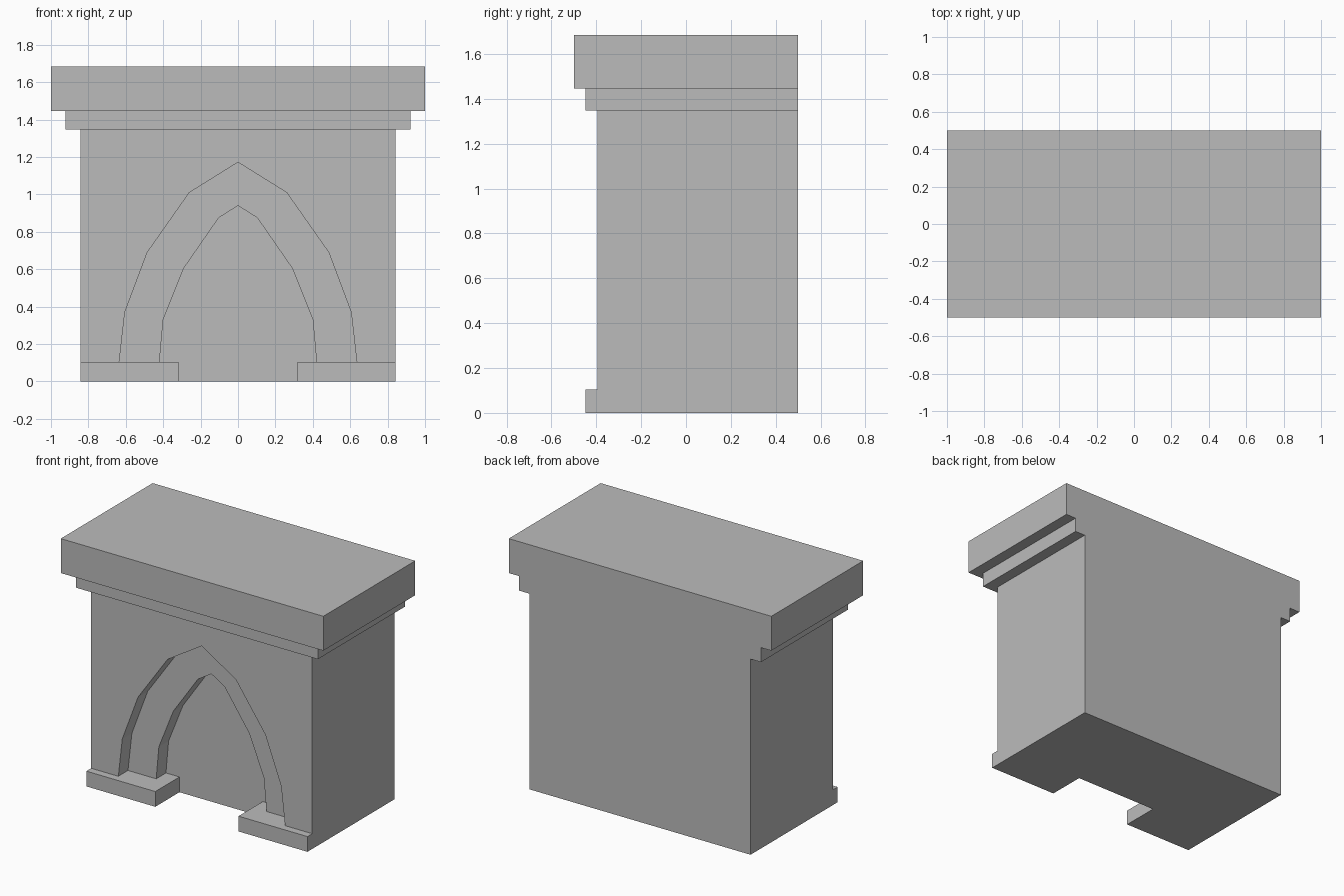
import bpy
import bmesh

cube = bpy.data.objects.get("Cube")
if cube:
    bpy.data.objects.remove(cube, do_unlink=True)

# Single stone colour
stone = bpy.data.materials.new("stone_grey")
stone.use_nodes = True
COLOUR = (0.5, 0.5, 0.5, 1.0)
stone.diffuse_color = COLOUR
stone.node_tree.nodes["Principled BSDF"].inputs["Base Color"].default_value = COLOUR

# Shared dimensions
BACK = 0.5
WALL, BAND, PANEL = -0.395, -0.29, -0.184   # front planes, stepping inwards
HALF = 0.842
BASE_TOP, WALL_TOP, LEDGE_TOP, TOP = 0.105, 1.347, 1.447, 1.684


def finish(bm, name):
    bmesh.ops.recalc_face_normals(bm, faces=bm.faces[:])
    mesh = bpy.data.meshes.new(name)
    bm.to_mesh(mesh)
    bm.free()
    mesh.materials.append(stone)
    obj = bpy.data.objects.new(name, mesh)
    bpy.context.collection.objects.link(obj)
    return obj


def slab(name, plan, z0, z1):
    """Extrude a plan outline upwards."""
    bm = bmesh.new()
    face = bm.faces.new([bm.verts.new((x, y, z0)) for x, y in plan])
    grown = bmesh.ops.extrude_face_region(bm, geom=[face], use_keep_orig=True)
    tops = [v for v in grown["geom"] if isinstance(v, bmesh.types.BMVert)]
    bmesh.ops.translate(bm, verts=tops, vec=(0, 0, z1 - z0))
    return finish(bm, name)


def rectangle(half, front):
    return [(-half, front), (half, front), (half, BACK), (-half, BACK)]


def mirrored(side):
    """Complete a pointed arch, listed from its right foot to the apex."""
    return side + [(-x, z) for x, z in reversed(side[:-1])]


OUTER = mirrored([(0.635, BASE_TOP), (0.605, 0.37), (0.485, 0.69), (0.26, 1.01), (0, 1.172)])
INNER = mirrored([(0.42, BASE_TOP), (0.4, 0.33), (0.29, 0.605), (0.103, 0.875), (0, 0.94)])

# Wall with a twice-recessed pointed arch
bm = bmesh.new()


def ring(points, y):
    return [bm.verts.new((x, y, z)) for x, z in points]


def bridge(a, b):
    for i in range(len(a) - 1):
        bm.faces.new((a[i], a[i + 1], b[i + 1], b[i]))


frame = [(HALF, BASE_TOP), (HALF, WALL_TOP), (-HALF, WALL_TOP), (-HALF, BASE_TOP)]
edge_front, edge_back = ring(frame, WALL), ring(frame, BACK)
outer_front, outer_back = ring(OUTER, WALL), ring(OUTER, BAND)
inner_front, inner_back = ring(INNER, BAND), ring(INNER, PANEL)
bm.faces.new(edge_front + outer_front[::-1])
bm.faces.new(outer_back + inner_front[::-1])
bm.faces.new(inner_back)
bm.faces.new(edge_back)
bridge(edge_front, edge_back)
bridge(outer_front, outer_back)
bridge(inner_front, inner_back)
rings = (edge_front, outer_front, outer_back, inner_front, inner_back)
bm.faces.new([edge_back[0]] + [r[0] for r in rings]
             + [r[-1] for r in reversed(rings)] + [edge_back[-1]])
finish(bm, "arched_wall")

# Base with two projecting feet and a gap between them
FOOT, GAP = -0.447, 0.317
slab("base_with_feet",
     [(-HALF, FOOT), (-GAP, FOOT), (-GAP, PANEL), (GAP, PANEL),
      (GAP, FOOT), (HALF, FOOT), (HALF, BACK), (-HALF, BACK)], 0, BASE_TOP)

# Stepped mantel
slab("mantel_ledge", rectangle(0.921, -0.447), WALL_TOP, LEDGE_TOP)
slab("mantel_top", rectangle(1.0, -0.5), LEDGE_TOP, TOP)
